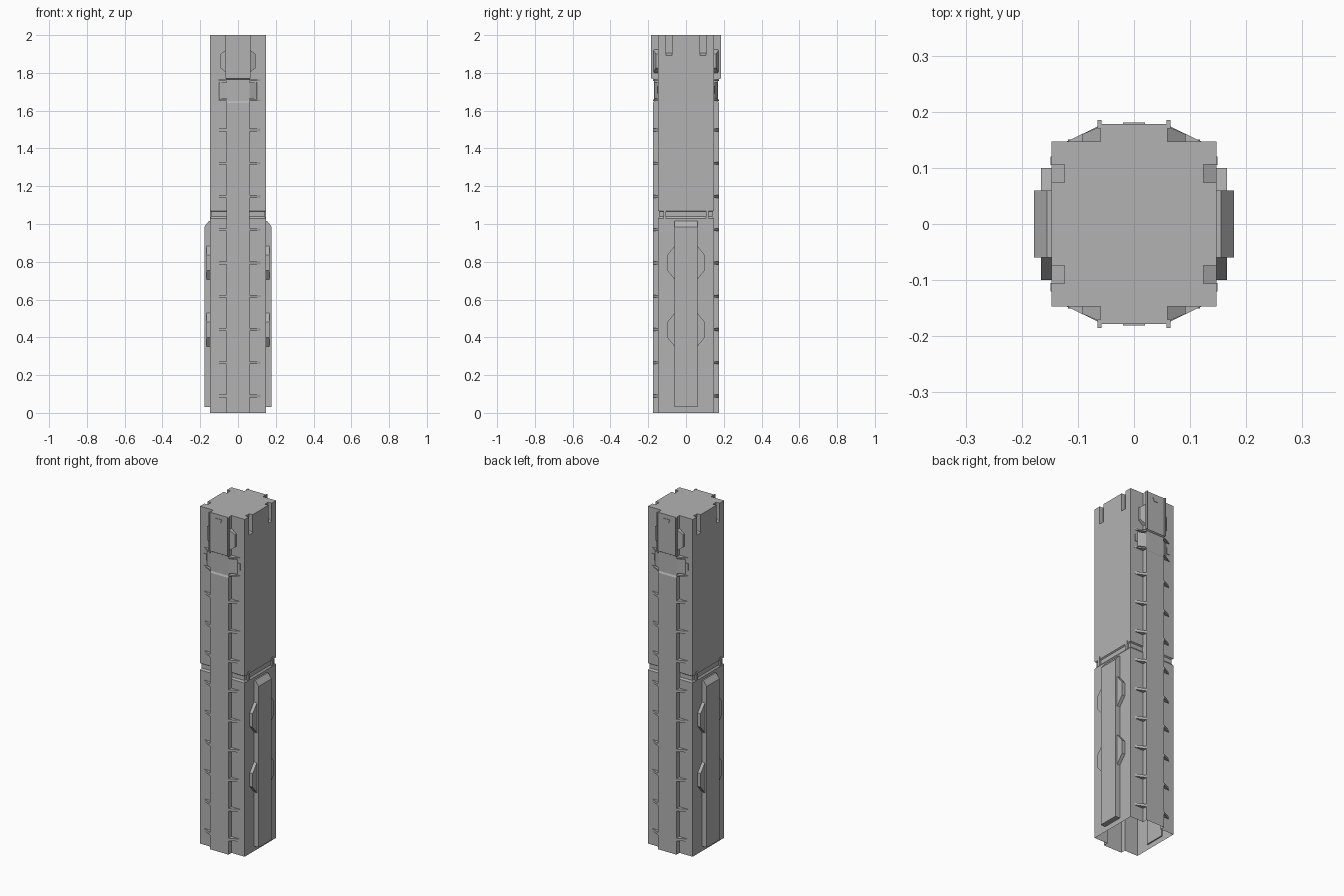
import bpy, bmesh
from mathutils import Vector

cube = bpy.data.objects.get("Cube")
if cube:
    bpy.data.objects.remove(cube, do_unlink=True)

grey = bpy.data.materials.new("concrete grey")
grey.use_nodes = True
COLOR = (0.45, 0.45, 0.45, 1)
grey.diffuse_color = COLOR
grey.node_tree.nodes["Principled BSDF"].inputs["Base Color"].default_value = COLOR


def finish(name, bm):
    bmesh.ops.recalc_face_normals(bm, faces=bm.faces)
    mesh = bpy.data.meshes.new(name)
    bm.to_mesh(mesh)
    bm.free()
    mesh.materials.append(grey)
    obj = bpy.data.objects.new(name, mesh)
    bpy.context.collection.objects.link(obj)
    return obj


def prism(name, points, low, high, axis="z", mirror=(True, True)):
    """Extrude a 2D outline along an axis, then mirror it about the centre."""
    place = {"z": lambda a, b, h: (a, b, h),
             "y": lambda a, b, h: (a, h, b),
             "x": lambda a, b, h: (h, a, b)}[axis]
    bm = bmesh.new()
    face = bm.faces.new([bm.verts.new(place(a, b, low)) for a, b in points])
    shift = Vector(place(0, 0, high - low))
    new = bmesh.ops.extrude_face_region(bm, geom=[face])["geom"]
    # keep the starting face so the prism stays closed
    bmesh.ops.translate(bm, vec=shift, verts=[v for v in new if isinstance(v, bmesh.types.BMVert)])
    if face.is_valid is False or len(bm.faces) < len(points) + 2:
        bmesh.ops.holes_fill(bm, edges=bm.edges)
    obj = finish(name, bm)
    if any(mirror):
        mod = obj.modifiers.new("mirror", "MIRROR")
        mod.use_axis = (mirror[0], mirror[1], False)
        mod.use_mirror_merge = False
    return obj


def rect(a0, a1, b0, b1):
    return [(a0, b0), (a1, b0), (a1, b1), (a0, b1)]


# Tower shell: cross section with a pilaster front and back
W = 0.06


def section(half, out):
    quarter = [(half, half), (W, half), (W, out)]
    right_back = quarter
    left_back = [(-x, y) for x, y in reversed(quarter)]
    left_front = [(-x, -y) for x, y in quarter]
    right_front = [(x, -y) for x, y in reversed(quarter)]
    return right_back + left_back + left_front + right_front


B, P, CAP = 0.147, 0.175, 0.178
levels = [(0, B, P), (1.03, B, P), (1.04, 0.14, P), (1.065, 0.14, P), (1.07, B, P),
          (1.64, B, P), (1.65, B, 0.17), (1.765, B, 0.17), (1.77, B, CAP), (2, B, CAP)]
bm = bmesh.new()
rings = [[bm.verts.new((x, y, z)) for x, y in section(half, out)] for z, half, out in levels]
for lower, upper in zip(rings, rings[1:]):
    for i in range(len(lower)):
        j = (i + 1) % len(lower)
        bm.faces.new((lower[i], lower[j], upper[j], upper[i]))
bm.faces.new(rings[0])
bm.faces.new(rings[-1])
shell = finish("tower_shell", bm)

# Open slots in the top of both sides
cutter = prism("slot_cutter", [(0.124, 1.905), (0.2, 1.865), (0.2, 2.1), (0.124, 2.1)],
               0.074, 0.106, axis="y")
cutter.hide_render = True
cutter.hide_set(True)
cut = shell.modifiers.new("slots", "BOOLEAN")
cut.operation = "DIFFERENCE"
cut.solver = "EXACT"
cut.object = cutter
bpy.context.view_layer.objects.active = shell
bpy.ops.object.modifier_apply(modifier=cut.name)
bpy.data.objects.remove(cutter, do_unlink=True)

# The shell is hollow and open underneath
bm = bmesh.new()
bm.from_mesh(shell.data)
floor = [f for f in bm.faces if f.calc_center_median().z < 0.001]
bmesh.ops.delete(bm, geom=floor, context="FACES")
bm.to_mesh(shell.data)
bm.free()

# Gusset ribs stepping up beside the pilasters
ribs = prism("gusset_rib", [(W, B), (0.118, B), (W, 0.174)], 0.082, 0.097)
steps = ribs.modifiers.new("steps", "ARRAY")
steps.count = 9
steps.use_relative_offset = False
steps.use_constant_offset = True
steps.constant_offset_displace = (0, 0, 0.176)

# Collar brackets below the cap, with a small window plate
prism("collar_bracket", [(W, B), (0.1, B), (0.095, 0.152), (W, 0.168)], 1.665, 1.75)
for z in (1.65, 1.757):
    prism("collar_rib", [(W, B), (0.12, B), (W, 0.176)], z, z + 0.008)
prism("collar_window", rect(0.102, 0.118, 1.69, 1.73), B, 0.151, axis="y")

# Cap: edge flanges, chamfered wings and a small vent
prism("cap_flange", rect(0.058, 0.065, 0.17, 0.185), 1.77, 2.0)
wing = prism("cap_wing", [(W, 1.8), (0.092, 1.825), (0.092, 1.9), (W, 1.925)],
             0.14, 0.16, axis="y")
for v in wing.data.vertices:
    if v.co.y > 0.15 and v.co.x < 0.07:
        v.co.y = 0.174
prism("cap_vent", [(-0.02, 1.975), (-0.012, 1.955), (0.012, 1.955), (0.02, 1.975)],
      0.17, 0.181, axis="y", mirror=(False, True))

# Side spine with a sloped head
prism("side_spine", [(0.14, 0.03), (0.178, 0.03), (0.178, 0.985), (0.155, 1.015), (0.14, 1.015)],
      -W, W, axis="y", mirror=(True, False))

# Angular handles flanking the spine
for z in (0.35, 0.705):
    handle = prism("side_handle",
                   [(0.055, z - 0.005), (0.1, z + 0.05), (0.1, z + 0.13), (0.055, z + 0.185)],
                   0.14, 0.166, axis="x")

# Small clips along the seam
prism("seam_clip", rect(0.105, 0.12, 1.03, 1.085), 0.138, 0.149, axis="x")
